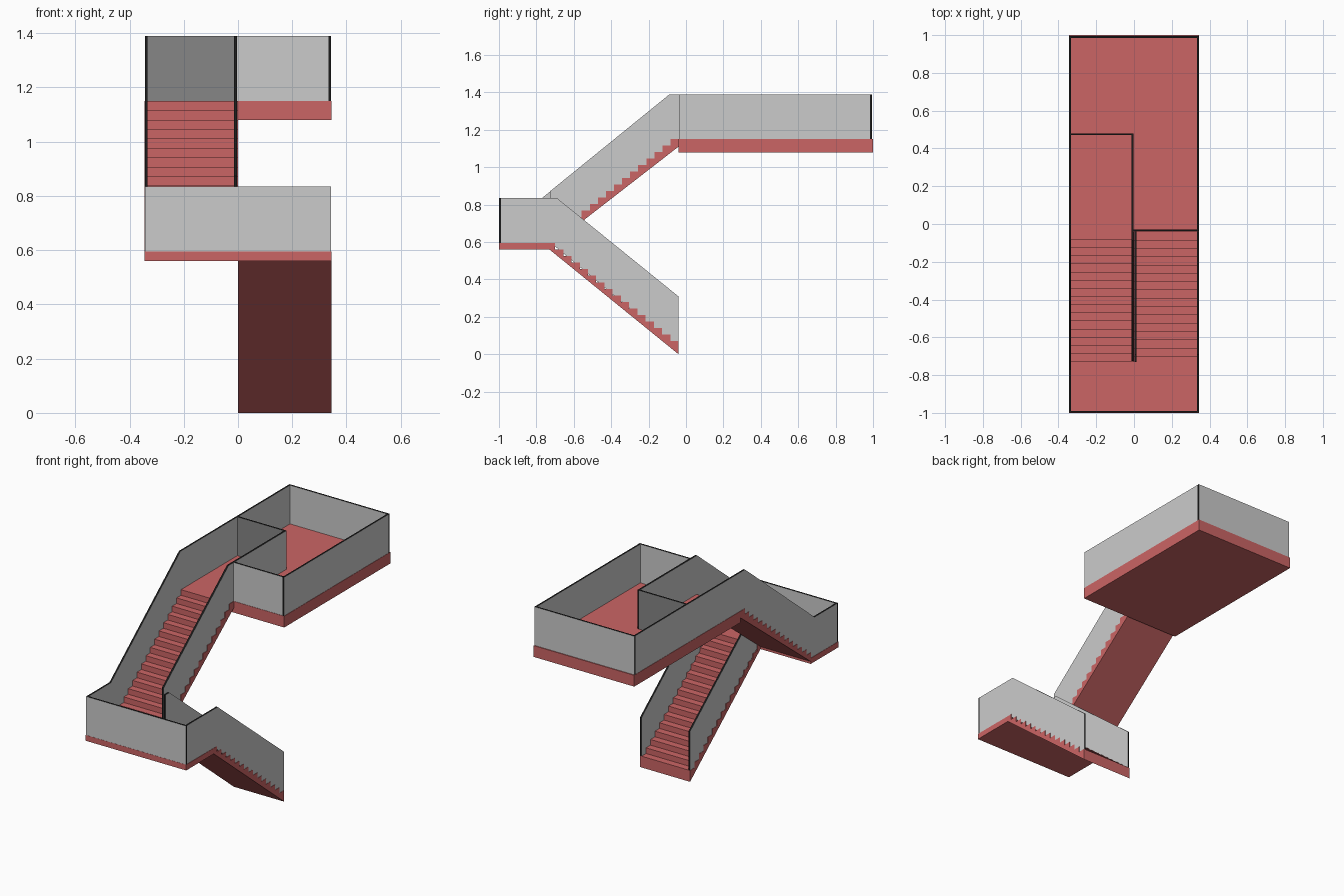
import bpy, bmesh
from mathutils import Vector

if "Cube" in bpy.data.objects:
    bpy.data.objects.remove(bpy.data.objects["Cube"])


def material(name, rgb):
    m = bpy.data.materials.new(name)
    m.diffuse_color = (*rgb, 1)
    m.use_nodes = True
    m.node_tree.nodes["Principled BSDF"].inputs["Base Color"].default_value = m.diffuse_color
    return m


RED = material("red_concrete", (0.60, 0.13, 0.13))
GREY = material("light_grey_panel", (0.60, 0.60, 0.60))
DARK_GREY = material("mid_grey_panel", (0.24, 0.24, 0.24))
BLACK = material("black_edge", (0.012, 0.012, 0.012))


def extrude(name, axis, profile, a, b, side, rim=None):
    """Extrude a (horizontal, z) profile along x (0) or y (1) from a to b.
    Flat sides get one material, the rim around them another."""
    bm = bmesh.new()
    place = lambda h, z: (a, h, z) if axis == 0 else (h, a, z)
    face = bm.faces.new([bm.verts.new(place(h, z)) for h, z in profile])
    res = bmesh.ops.extrude_face_region(bm, geom=[face])
    move = Vector((b - a, 0, 0)) if axis == 0 else Vector((0, b - a, 0))
    bmesh.ops.translate(bm, vec=move,
                        verts=[g for g in res["geom"] if isinstance(g, bmesh.types.BMVert)])
    bmesh.ops.recalc_face_normals(bm, faces=bm.faces)
    bm.normal_update()
    if rim:
        for f in bm.faces:
            f.material_index = 0 if abs(f.normal[axis]) > 0.9 else 1
    me = bpy.data.meshes.new(name)
    bm.to_mesh(me)
    bm.free()
    me.materials.append(side)
    if rim:
        me.materials.append(rim)
    ob = bpy.data.objects.new(name, me)
    bpy.context.collection.objects.link(ob)
    return ob


def rect(h0, h1, z0, z1):
    return [(h0, z0), (h1, z0), (h1, z1), (h0, z1)]


W = 0.345            # half width
Y0, Y1 = -0.04, -0.73  # flight ends
LAND, TOP = 0.595, 1.15
N = 16

# Floor slabs
extrude("lower_landing", 0, rect(-1, Y1, 0.56, LAND), -W, W, RED)
extrude("upper_platform", 0, rect(Y0, 1, 1.08, TOP), -W, W, RED)

# Lower flight, climbing towards the front
run, rise = 0.044, (LAND - 0.07) / (N - 1)
steps = [(Y0, 0.0)]
for k in range(N):
    z = 0.07 + rise * k
    steps += [(Y0 - run * k, z), (max(Y0 - run * (k + 1), Y1), z)]
extrude("lower_flight", 0, steps + [(Y1, 0.56)], 0, W, RED)

# Upper flight, climbing towards the back
run, rise = (Y0 - Y1) / N, (TOP - LAND) / N
steps = [(Y1, 0.575)]
for k in range(N):
    z = LAND + rise * (k + 1)
    steps += [(Y1 + run * k, z), (Y1 + run * (k + 1), z)]
extrude("upper_flight", 0, steps + [(Y0, 1.11)], -W, 0, RED)

# Parapets running along the stairs
H1, H2 = 0.835, 1.39
extrude("left_parapet", 0,
        [(-0.989, LAND), (-0.989, H1), (-0.77, H1), (-0.088, H2), (0.985, H2),
         (0.985, TOP), (Y0, TOP - 0.01), (Y1, LAND)], -0.343, -0.333, GREY, BLACK)
extrude("lower_right_parapet", 0,
        [(-0.989, LAND), (-0.989, H1), (-0.69, H1), (Y0 - 0.001, 0.31),
         (Y0 - 0.001, 0.03), (-0.71, LAND - 0.01)], 0.333, 0.343, GREY, BLACK)
extrude("lower_inner_parapet", 0,
        [(Y1, LAND - 0.01), (Y1, H1), (-0.69, H1), (Y0 - 0.001, 0.31),
         (Y0 - 0.001, 0.03), (-0.71, LAND - 0.01)], 0.002, 0.012, GREY, BLACK)
extrude("upper_inner_parapet", 0,
        [(-0.725, LAND), (-0.725, 0.873), (-0.088, H2), (0.48, H2),
         (0.48, TOP), (Y0, TOP - 0.01)], -0.014, -0.003, GREY, BLACK)
extrude("platform_right_parapet", 0, rect(Y0 + 0.002, 0.985, TOP, H2),
        0.333, 0.343, GREY, BLACK)

# Parapets running across
extrude("landing_front_parapet", 1, rect(-0.343, 0.343, LAND, H1), -0.999, -0.989, GREY, BLACK)
extrude("platform_back_parapet", 1, rect(-0.343, 0.343, TOP, H2), 0.985, 0.995, GREY, BLACK)
extrude("platform_front_parapet", 1, rect(-0.003, 0.333, TOP, H2), -0.038, -0.028, GREY, BLACK)
extrude("platform_partition", 1, rect(-0.333, -0.014, TOP, H2), 0.47, 0.48, DARK_GREY, BLACK)
